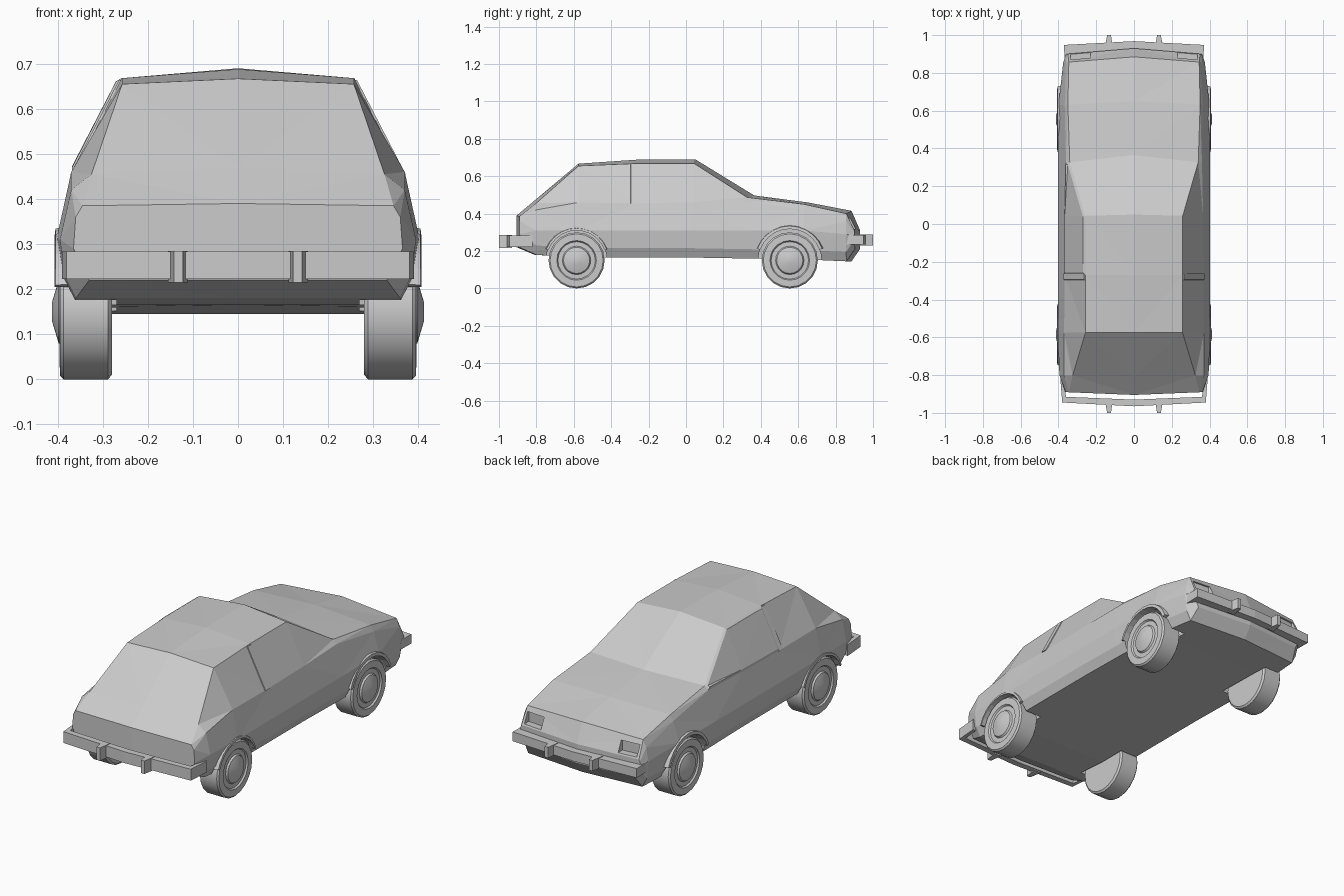
import bpy, bmesh
from math import sin, cos, pi, radians
from mathutils import Matrix

default = bpy.data.objects.get("Cube")
if default:
    bpy.data.objects.remove(default, do_unlink=True)

REAR_AXLE, FRONT_AXLE, AXLE_Z = -0.585, 0.555, 0.15


def add_object(name, bm, smooth=False):
    bmesh.ops.recalc_face_normals(bm, faces=bm.faces)
    mesh = bpy.data.meshes.new(name)
    bm.to_mesh(mesh)
    bm.free()
    obj = bpy.data.objects.new(name, mesh)
    bpy.context.collection.objects.link(obj)
    bpy.ops.object.select_all(action='DESELECT')
    obj.select_set(True)
    bpy.context.view_layer.objects.active = obj
    if smooth:
        bpy.ops.object.shade_smooth_by_angle(angle=radians(30))
    return obj


def skin(bm, rings, caps=True):
    """Join closed rings of points; returns the faces of each span."""
    loops = [[bm.verts.new(p) for p in ring] for ring in rings]
    n = len(loops[0])
    spans = [[bm.faces.new((a[i], a[(i + 1) % n], b[(i + 1) % n], b[i])) for i in range(n)]
             for a, b in zip(loops, loops[1:])]
    if caps:
        bm.faces.new(loops[0][::-1])
        bm.faces.new(loops[-1])
    return spans


def plan_prism(name, plan, z0, z1):
    bm = bmesh.new()
    skin(bm, [[(x, y, z) for x, y in plan] for z in (z0, z1)])
    return add_object(name, bm)


def cut(target, cutter):
    cutter.hide_render = True
    mod = target.modifiers.new("cut", 'BOOLEAN')
    mod.operation, mod.solver, mod.object = 'DIFFERENCE', 'EXACT', cutter
    bpy.context.view_layer.objects.active = target
    bpy.ops.object.modifier_apply(modifier=mod.name)
    bpy.data.objects.remove(cutter, do_unlink=True)


def section(y, bow, floor, wide, belt, roof, crown):
    """Full cross-section; bow pushes the middle of the car along y."""
    half = [(wide[0] - 0.035, floor), (wide[0] - 0.01, floor + 0.05), wide, belt, roof]
    ring = half + [(0, crown)] + [(-x, z) for x, z in reversed(half)] + [(0, floor)]
    return [(x, y + bow * (1 - abs(x) / wide[0]), z) for x, z in ring]


# Body shell, from tail to nose
stations = [
    (-0.89, -0.015, 0.22, (0.365, 0.29), (0.36, 0.36), (0.345, 0.385), 0.39),
    (-0.80, -0.01, 0.18, (0.395, 0.31), (0.37, 0.42), (0.325, 0.455), 0.47),
    (-0.575, 0, 0.165, (0.403, 0.31), (0.37, 0.46), (0.257, 0.655), 0.667),
    (-0.27, 0, 0.165, (0.403, 0.31), (0.367, 0.455), (0.258, 0.668), 0.688),
    (0.04, 0.01, 0.165, (0.403, 0.31), (0.366, 0.46), (0.258, 0.668), 0.69),
    (0.32, 0.045, 0.16, (0.403, 0.31), (0.36, 0.467), (0.34, 0.487), 0.497),
    (0.63, 0.02, 0.155, (0.4, 0.31), (0.367, 0.42), (0.35, 0.45), 0.46),
    (0.855, 0.03, 0.145, (0.375, 0.29), (0.362, 0.36), (0.345, 0.4), 0.415),
    (0.9, 0.03, 0.21, (0.36, 0.28), (0.355, 0.3), (0.35, 0.31), 0.312),
]
bm = bmesh.new()
spans = skin(bm, [section(*s) for s in stations])

# Recessed door windows
for strip in (3, 6):
    bmesh.ops.inset_region(bm, faces=[spans[3][strip], spans[4][strip]],
                           thickness=0.012, depth=-0.008, use_even_offset=True)
bmesh.ops.triangulate(bm, faces=bm.faces)
body = add_object("body", bm)

# Wheel wells and headlight recesses
for side in (1, -1):
    for y, radius in ((REAR_AXLE, 0.163), (FRONT_AXLE, 0.17)):
        bm = bmesh.new()
        bmesh.ops.create_cone(bm, cap_ends=True, segments=24, radius1=radius, radius2=radius,
                              depth=0.3, matrix=Matrix.Translation((side * 0.42, y, AXLE_Z))
                              @ Matrix.Rotation(pi / 2, 4, 'Y'))
        cut(body, add_object("well_cutter", bm))
    box = [(side * x, y) for x, y in ((0.23, 0.87), (0.335, 0.86), (0.335, 1), (0.23, 1))]
    cut(body, plan_prism("headlight_cutter", box, 0.318, 0.375))


def arch_lip(name, side, y, inner, outer):
    bm = bmesh.new()
    rings = []
    steps = 10
    for i in range(steps + 1):
        a = radians(20) + radians(140) * i / steps
        rings.append([(side * x, y + r * cos(a), AXLE_Z + r * sin(a))
                      for x, r in ((0.37, inner), (0.407, inner), (0.405, outer - 0.008), (0.37, outer))])
    skin(bm, rings)
    add_object(name, bm)


def wheel(name, side, y):
    # Tyre, rim and domed hub as one turned profile (radius, distance out)
    profile = [(0.14, 0.28), (0.15, 0.288), (0.15, 0.387), (0.142, 0.395), (0.106, 0.396),
               (0.1, 0.388), (0.076, 0.389), (0.07, 0.398), (0.02, 0.413)]
    count = 20
    bm = bmesh.new()
    skin(bm, [[(side * x, y + r * cos(2 * pi * i / count), AXLE_Z + r * sin(2 * pi * i / count))
               for i in range(count)] for r, x in profile])
    add_object(name, bm, smooth=True)


for label, side in (("left", 1), ("right", -1)):
    for end, y, inner, outer in (("rear", REAR_AXLE, 0.16, 0.18), ("front", FRONT_AXLE, 0.168, 0.192)):
        wheel(f"{end}_wheel_{label}", side, y)
        arch_lip(f"{end}_arch_{label}", side, y, inner, outer)

    # Door pillar, slightly proud of the glass
    bm = bmesh.new()
    skin(bm, [[(side * (x + d), y, z) for d, y in ((-0.02, -0.3), (0.005, -0.295), (0.005, -0.262), (-0.02, -0.257))]
              for x, z in ((0.367, 0.455), (0.259, 0.664))])
    add_object(f"door_pillar_{label}", bm)


def bumper(name, outer, inner, z0, z1):
    """Wrap-round bar; each half path runs from the flank to the centre."""
    plan = []
    for path in (outer, inner):
        whole = path + [(-x, y) for x, y in reversed(path[:-1])]
        plan += whole if path is outer else whole[::-1]
    bm = bmesh.new()
    n = len(plan)
    # Quads across the bar keep the bent outline clean
    half = n // 2
    rings = []
    for i in range(half):
        (ax, ay), (bx, by) = plan[i], plan[n - 1 - i]
        rings.append([(ax, ay, z0), (ax, ay, z1), (bx, by, z1), (bx, by, z0)])
    skin(bm, rings)
    add_object(name, bm)


bumper("rear_bumper", [(0.39, -0.82), (0.38, -0.945), (0, -0.965)],
       [(0.372, -0.82), (0.36, -0.915), (0, -0.93)], 0.222, 0.283)
bumper("front_bumper", [(0.368, 0.85), (0.37, 0.948), (0, 0.968)],
       [(0.345, 0.85), (0.34, 0.89), (0, 0.91)], 0.235, 0.285)

# Bumper guards
for label, side in (("left", 1), ("right", -1)):
    for end, way, z0, z1 in (("rear", -1, 0.215, 0.285), ("front", 1, 0.23, 0.288)):
        plan = [(side * x, way * y) for x, y in ((0.112, 0.93), (0.155, 0.93), (0.142, 1), (0.122, 1))]
        plan_prism(f"{end}_guard_{label}", plan, z0, z1)
